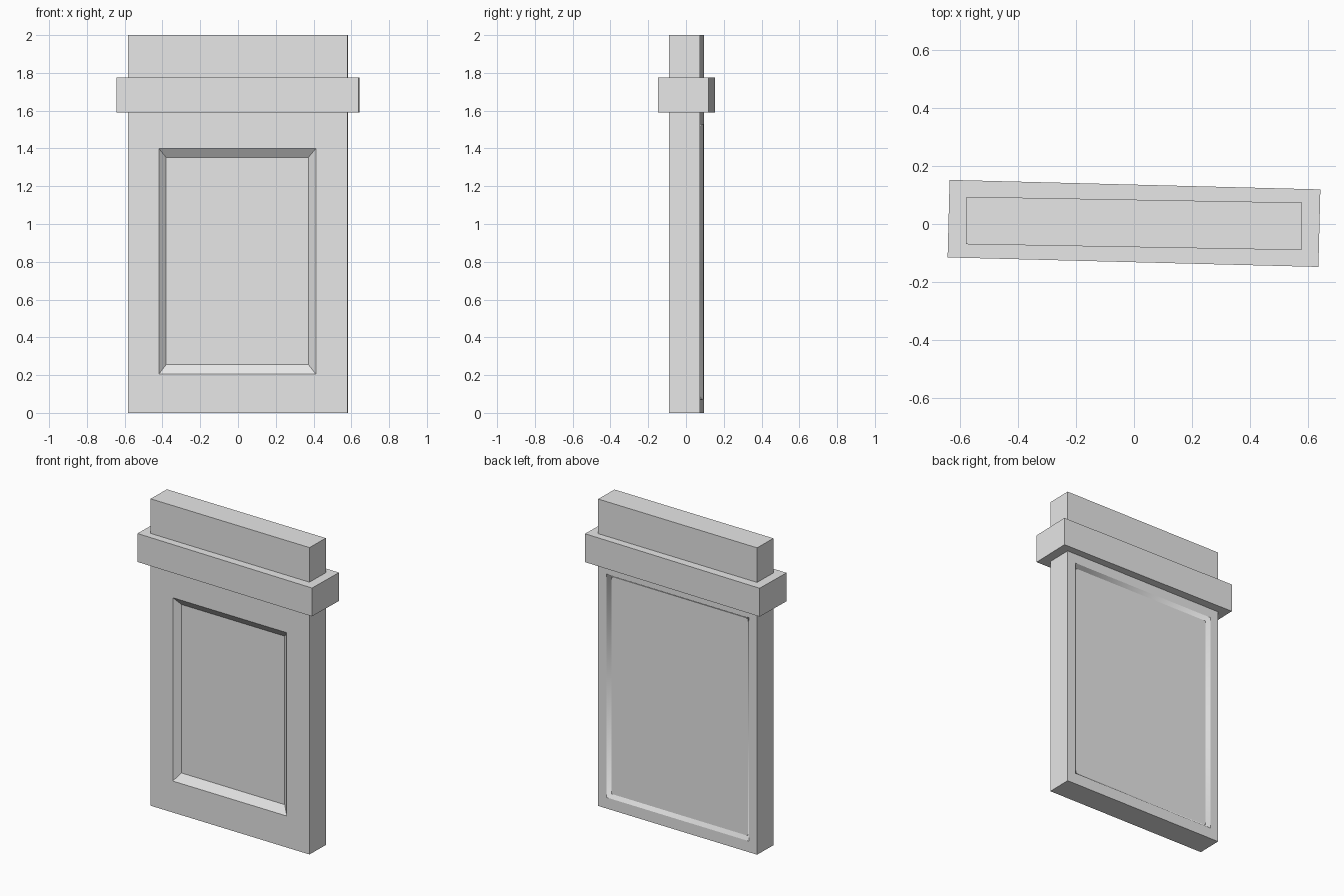
import bpy, bmesh
from math import radians

cube = bpy.data.objects.get("Cube")
if cube:
    bpy.data.objects.remove(cube, do_unlink=True)

grey = bpy.data.materials.new("plain_grey")
grey.use_nodes = True
grey.diffuse_color = (0.8, 0.8, 0.8, 1)
grey.node_tree.nodes["Principled BSDF"].inputs["Base Color"].default_value = (0.8, 0.8, 0.8, 1)


def recess(bm, side, y, body, outer, inner, depth, smooth=False):
    """Replace one large face with a border, four sloped faces and a sunken panel.
    Rectangles are (x0, x1, z0, z1); side is -1 for front, 1 for back."""
    def corners(rect, at):
        x0, x1, z0, z1 = rect
        return [bm.verts.new((x, at, z))
                for x, z in ((x0, z0), (x1, z0), (x1, z1), (x0, z1))]

    rings = [corners(body, y), corners(outer, y), corners(inner, y - side * depth)]
    for level, (a, b) in enumerate(zip(rings, rings[1:])):
        for i in range(4):
            j = (i + 1) % 4
            face = bm.faces.new((a[i], a[j], b[j], b[i]))
            face.smooth = smooth and level == 1
    bm.faces.new(rings[2])
    for ring in rings:
        for i in range(4):
            bm.edges.get((ring[i], ring[(i + 1) % 4])).smooth = False
    return rings[0]


def add_object(name, bm, angle):
    bmesh.ops.recalc_face_normals(bm, faces=bm.faces[:])
    mesh = bpy.data.meshes.new(name)
    bm.to_mesh(mesh)
    bm.free()
    mesh.materials.append(grey)
    obj = bpy.data.objects.new(name, mesh)
    bpy.context.collection.objects.link(obj)
    obj.location.y = 0.002
    obj.rotation_euler.z = radians(angle)
    return obj


# Upright slab with a framed panel on the front and a shallower one on the back
bm = bmesh.new()
body = (-0.58, 0.58, 0, 2)
front = recess(bm, -1, -0.082, body, (-0.418, 0.414, 0.205, 1.4),
               (-0.38, 0.374, 0.255, 1.353), 0.035)
back = recess(bm, 1, 0.082, body, (-0.52, 0.52, 0.072, 1.528),
              (-0.499, 0.499, 0.093, 1.507), 0.021, smooth=True)
for i in range(4):
    j = (i + 1) % 4
    bm.faces.new((front[i], front[j], back[j], back[i]))
add_object("panelled_slab", bm, -1.0)

# Thick band wrapped around the slab below its top
bm = bmesh.new()
bmesh.ops.create_cube(bm, size=1)
bmesh.ops.scale(bm, vec=(1.282, 0.268, 0.185), verts=bm.verts)
bmesh.ops.translate(bm, vec=(0, 0, 1.682), verts=bm.verts)
add_object("cornice_band", bm, -1.47)
